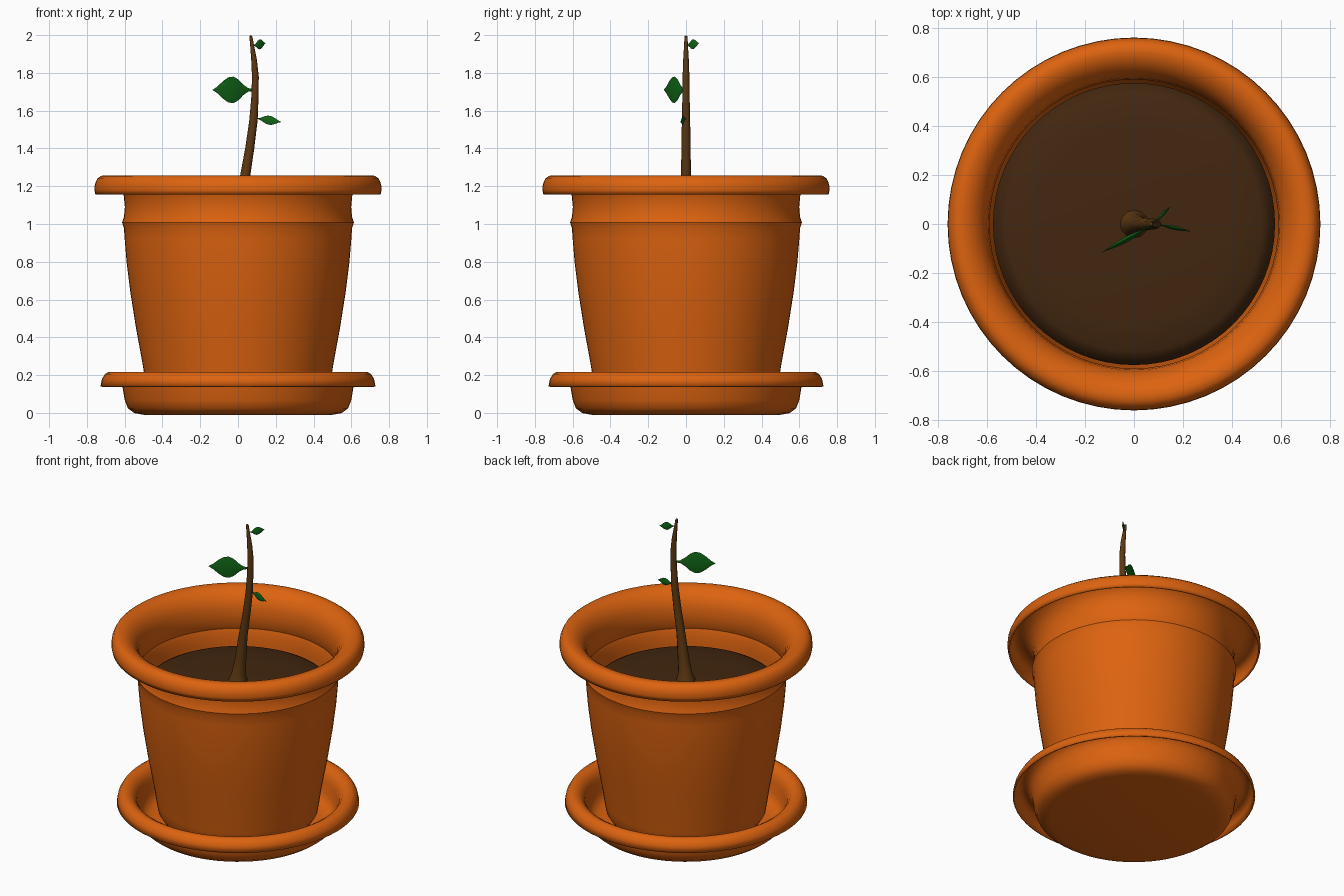
import bpy, bmesh
from math import cos, sin, pi, radians
from mathutils import Vector

if "Cube" in bpy.data.objects:
    bpy.data.objects.remove(bpy.data.objects["Cube"])


def material(name, rgb):
    m = bpy.data.materials.new(name)
    m.diffuse_color = (*rgb, 1)
    m.use_nodes = True
    m.node_tree.nodes["Principled BSDF"].inputs["Base Color"].default_value = m.diffuse_color
    return m


CLAY = material("terracotta", (0.72, 0.125, 0.005))
EARTH = material("earth", (0.055, 0.020, 0.005))
BARK = material("bark", (0.11, 0.04, 0.006))
GREEN = material("leaf_green", (0.005, 0.13, 0.008))


def loft(name, rings, mat, angle=35):
    """Skin a list of rings; a one-point ring becomes a tip."""
    bm = bmesh.new()
    loops = [[bm.verts.new(p) for p in ring] for ring in rings]
    for a, b in zip(loops, loops[1:]):
        n = max(len(a), len(b))
        for i in range(n):
            j = (i + 1) % n
            if len(a) == 1:
                bm.faces.new((a[0], b[j], b[i]))
            elif len(b) == 1:
                bm.faces.new((a[i], a[j], b[0]))
            else:
                bm.faces.new((a[i], a[j], b[j], b[i]))
    bmesh.ops.recalc_face_normals(bm, faces=bm.faces)
    mesh = bpy.data.meshes.new(name)
    bm.to_mesh(mesh)
    bm.free()
    mesh.materials.append(mat)
    ob = bpy.data.objects.new(name, mesh)
    bpy.context.collection.objects.link(ob)
    bpy.ops.object.select_all(action='DESELECT')
    bpy.context.view_layer.objects.active = ob
    ob.select_set(True)
    bpy.ops.object.shade_smooth_by_angle(angle=radians(angle))
    return ob


def circle(x, y, z, r, n):
    if r == 0:
        return [(x, y, z)]
    return [(x + r * cos(2 * pi * i / n), y + r * sin(2 * pi * i / n), z) for i in range(n)]


def lathe(name, profile, mat, wall=0.0):
    ob = loft(name, [circle(0, 0, z, r, 64) for r, z in profile], mat)
    if wall:
        s = ob.modifiers.new("wall", 'SOLIDIFY')
        s.thickness = wall
        s.offset = -1
    return ob


# Saucer: base, wall and overhanging lip
lathe("saucer", [(0, 0), (0.50, 0), (0.545, 0.008), (0.575, 0.03), (0.59, 0.07),
                 (0.60, 0.13), (0.61, 0.17), (0.63, 0.20), (0.66, 0.217), (0.685, 0.217),
                 (0.705, 0.205), (0.72, 0.18), (0.728, 0.14)], CLAY, 0.01)

# Pot: rounded foot, flared wall, ridge and rolled rim
lathe("pot", [(0, 0.04), (0.40, 0.04), (0.445, 0.06), (0.47, 0.10), (0.48, 0.16),
              (0.495, 0.26), (0.53, 0.45), (0.56, 0.64), (0.58, 0.80), (0.59, 0.92),
              (0.594, 0.98), (0.604, 1.008), (0.594, 1.035), (0.589, 1.09), (0.595, 1.15),
              (0.61, 1.19), (0.635, 1.225), (0.67, 1.25), (0.70, 1.257), (0.725, 1.255),
              (0.745, 1.24), (0.758, 1.21), (0.760, 1.18), (0.755, 1.155)], CLAY, 0.01)

# Soil: gentle mound with a rolled edge
lathe("soil", [(0, 0.95), (0.2, 0.947), (0.4, 0.94), (0.52, 0.93), (0.55, 0.915),
               (0.575, 0.87)], EARTH)

# Stem: flared root, slight bend, tapered tip
STEM = [(0, 0.93, 0.062), (0.001, 0.96, 0.054), (0.006, 1.0, 0.042), (0.02, 1.1, 0.034),
        (0.037, 1.25, 0.027), (0.062, 1.40, 0.024), (0.082, 1.55, 0.022), (0.09, 1.68, 0.019),
        (0.092, 1.78, 0.018), (0.085, 1.87, 0.015), (0.074, 1.95, 0.010),
        (0.068, 1.993, 0.008), (0.067, 2.0, 0)]
loft("stem", [circle(x, 0, z, r, 12) for x, z, r in STEM], BARK)

# Leaves: upright thin blades with a narrow stalk and a pointed tip
BLADE = [(0, 0.08), (0.14, 0.13), (0.26, 0.40), (0.38, 0.80), (0.50, 1.0), (0.62, 0.95),
         (0.75, 0.66), (0.88, 0.26), (1, 0)]


def leaf(name, start, tip, half, thick):
    start, tip = Vector(start), Vector(tip)
    axis = tip - start
    up = Vector((0, 0, 1))
    side = axis.cross(up).normalized()
    rings = [[start]]
    for t, w in BLADE:
        c = start + axis * t
        h, d = half * w, max(thick * w, 0.003)
        rings.append([c] if w == 0 else
                     [c + up * h, c + side * d, c - up * h, c - side * d])
    return loft(name, rings, GREEN, 50)


leaf("large_leaf", (0.085, 0, 1.71), (-0.135, -0.118, 1.71), 0.07, 0.012)
leaf("lower_leaf", (0.09, 0, 1.56), (0.23, -0.03, 1.54), 0.024, 0.008)
leaf("top_leaf", (0.078, 0, 1.945), (0.147, 0.07, 1.957), 0.026, 0.007)
